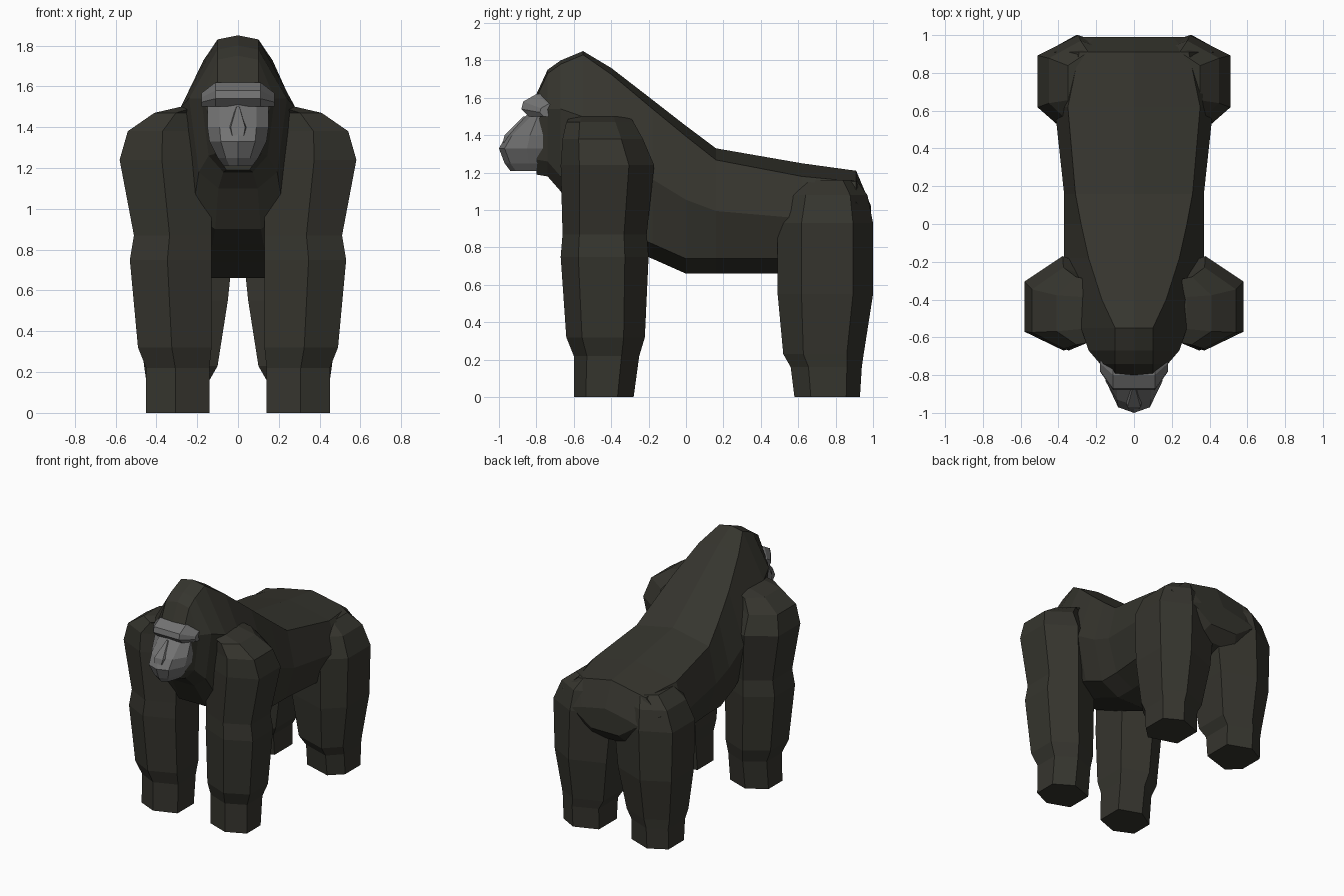
import bpy
import bmesh

if "Cube" in bpy.data.objects:
    bpy.data.objects.remove(bpy.data.objects["Cube"], do_unlink=True)


def make_material(name, colour):
    mat = bpy.data.materials.new(name)
    mat.use_nodes = True
    mat.diffuse_color = (*colour, 1)
    for node in mat.node_tree.nodes:
        if node.type == 'BSDF_PRINCIPLED':
            node.inputs["Base Color"].default_value = (*colour, 1)
            node.inputs["Roughness"].default_value = 0.9
    return mat


fur = make_material("dark_olive_fur", (0.036, 0.035, 0.027))
skin = make_material("grey_skin", (0.17, 0.17, 0.17))


def mirrored(half):
    """Close a half outline of 3D points into a full ring across x = 0."""
    other = [(-x, y, z) for x, y, z in reversed(half) if x > 0]
    return half + other


def loft(name, rings, materials, underside=0):
    """Skin equal rings and cap the ends; faces looking down get the underside slot."""
    bm = bmesh.new()
    loops = [[bm.verts.new(point) for point in ring] for ring in rings]
    for lower, upper in zip(loops, loops[1:]):
        for i in range(len(lower)):
            bm.faces.new((lower[i - 1], lower[i], upper[i], upper[i - 1]))
    bm.faces.new(loops[0])
    bm.faces.new(loops[-1])
    bmesh.ops.recalc_face_normals(bm, faces=bm.faces[:])
    bm.normal_update()
    for face in bm.faces:
        if face.normal.z < -0.8:
            face.material_index = underside
    mesh = bpy.data.meshes.new(name)
    bm.to_mesh(mesh)
    bm.free()
    for mat in materials:
        mesh.materials.append(mat)
    obj = bpy.data.objects.new(name, mesh)
    bpy.context.collection.objects.link(obj)


def body_ring(y, crown, back_width, flank_width, belly):
    """Section of the trunk: narrow back, wide flank, bevelled belly."""
    flank_share = 0.5 if -0.3 < y < 0.9 else 0.63
    low_width = flank_width * 0.8
    return mirrored([
        (0, y, crown),
        (back_width, y, crown - back_width * 0.2),
        (flank_width, y, belly + (crown - belly) * flank_share),
        (low_width, y, belly + 0.08),
        (low_width / 2, y, belly),
    ])


def limb_ring(section, front_bevel, back_bevel, side):
    """Six-sided limb section; bevels are shares of its width and depth."""
    z, inner, outer, front, back = section
    width, depth = outer - inner, back - front
    front_x, front_y = front_bevel
    back_x, back_y = back_bevel
    inner_slope = depth * 0.19
    outline = [
        (outer, front + depth * front_y),
        (outer, back - depth * back_y),
        (outer - width * back_x, back),
        (inner, back - inner_slope),
        (inner, front + inner_slope),
        (outer - width * front_x, front),
    ]
    return [(side * x, y, z) for x, y in outline]


# Head and torso, from face to rump: y, crown, back width, flank width, belly
body_sections = [
    (-0.8, 1.62, 0.1, 0.14, 1.19),
    (-0.74, 1.75, 0.1, 0.18, 1.18),
    (-0.67, 1.8, 0.1, 0.24, 1.1),
    (-0.55, 1.85, 0.1, 0.28, 0.9),
    (-0.4, 1.76, 0.17, 0.31, 0.83),
    (-0.18, 1.59, 0.24, 0.37, 0.74),
    (0, 1.45, 0.28, 0.37, 0.66),
    (0.16, 1.33, 0.31, 0.37, 0.66),
    (0.62, 1.25, 0.35, 0.42, 0.66),
    (0.91, 1.21, 0.29, 0.42, 0.75),
    (0.99, 1.02, 0.2, 0.29, 0.84),
]
loft("head_and_torso", [body_ring(*section) for section in body_sections], [fur])

# Limbs, from the ground up: z, inner x, outer x, front y, back y
arm_sections = [
    (0, 0.14, 0.45, -0.6, -0.28),
    (0.22, 0.14, 0.45, -0.6, -0.25),
    (0.32, 0.13, 0.49, -0.64, -0.22),
    (0.75, 0.13, 0.53, -0.67, -0.2),
    (0.87, 0.13, 0.51, -0.66, -0.21),
    (1.24, 0.13, 0.58, -0.67, -0.17),
    (1.38, 0.17, 0.54, -0.66, -0.23),
    (1.47, 0.18, 0.41, -0.64, -0.28),
    (1.5, 0.12, 0.28, -0.62, -0.3),
]
leg_sections = [
    (0, 0.14, 0.45, 0.58, 0.93),
    (0.16, 0.14, 0.45, 0.56, 0.94),
    (0.23, 0.1, 0.46, 0.52, 0.95),
    (0.55, 0.05, 0.5, 0.49, 1),
    (0.93, 0.01, 0.51, 0.49, 1),
    (1.08, 0.06, 0.45, 0.53, 0.97),
    (1.16, 0.1, 0.35, 0.57, 0.91),
]
limbs = [
    ("arm", arm_sections, (0.46, 0.2), (0.45, 0.27)),
    ("hind_leg", leg_sections, (0.3, 0.25), (0.43, 0.21)),
]
for label, side in (("left", 1), ("right", -1)):
    for part, sections, front_bevel, back_bevel in limbs:
        rings = [limb_ring(section, front_bevel, back_bevel, side)
                 for section in sections]
        loft(f"{label}_{part}", rings, [fur])


def muzzle_ring(z, cheek, front):
    """Horizontal section of the muzzle, pointed at the middle."""
    back = -0.75
    return mirrored([
        (cheek, back, z),
        (cheek, back + (front - back) * 0.4, z),
        (cheek * 0.6, front + 0.03, z),
        (0, front, z),
    ])


# Muzzle from brow to chin: z, cheek width, front y; its underside is fur
muzzle_sections = [
    (1.51, 0.15, -0.85),
    (1.4, 0.15, -0.96),
    (1.33, 0.14, -1),
    (1.25, 0.1, -0.97),
    (1.21, 0.07, -0.94),
]
loft("muzzle", [muzzle_ring(*section) for section in muzzle_sections],
     [skin, fur], underside=1)

# Nose wedge: z, half width, front y
nose_sections = [(1.5, 0.01, -0.87), (1.4, 0.05, -0.97), (1.36, 0.04, -0.98)]
nose_rings = [mirrored([(width, front + 0.06, z), (width * 0.7, front, z)])
              for z, width, front in nose_sections]
loft("nose", nose_rings, [skin])

# Brow ridge wrapped round the face, shrinking and receding at the temples
brow_base = 1.5
brow_outline = [(0, 0.12), (-0.05, 0.12), (-0.12, 0.08), (-0.13, 0.04),
                (-0.09, 0), (0, 0)]
brow_rings = []
for x, back, scale in ((-0.18, -0.71, 0.55), (-0.11, -0.75, 1),
                       (0.11, -0.75, 1), (0.18, -0.71, 0.55)):
    brow_rings.append([(x, back + y * scale, brow_base + z * scale)
                       for y, z in brow_outline])
loft("brow_ridge", brow_rings, [skin])
